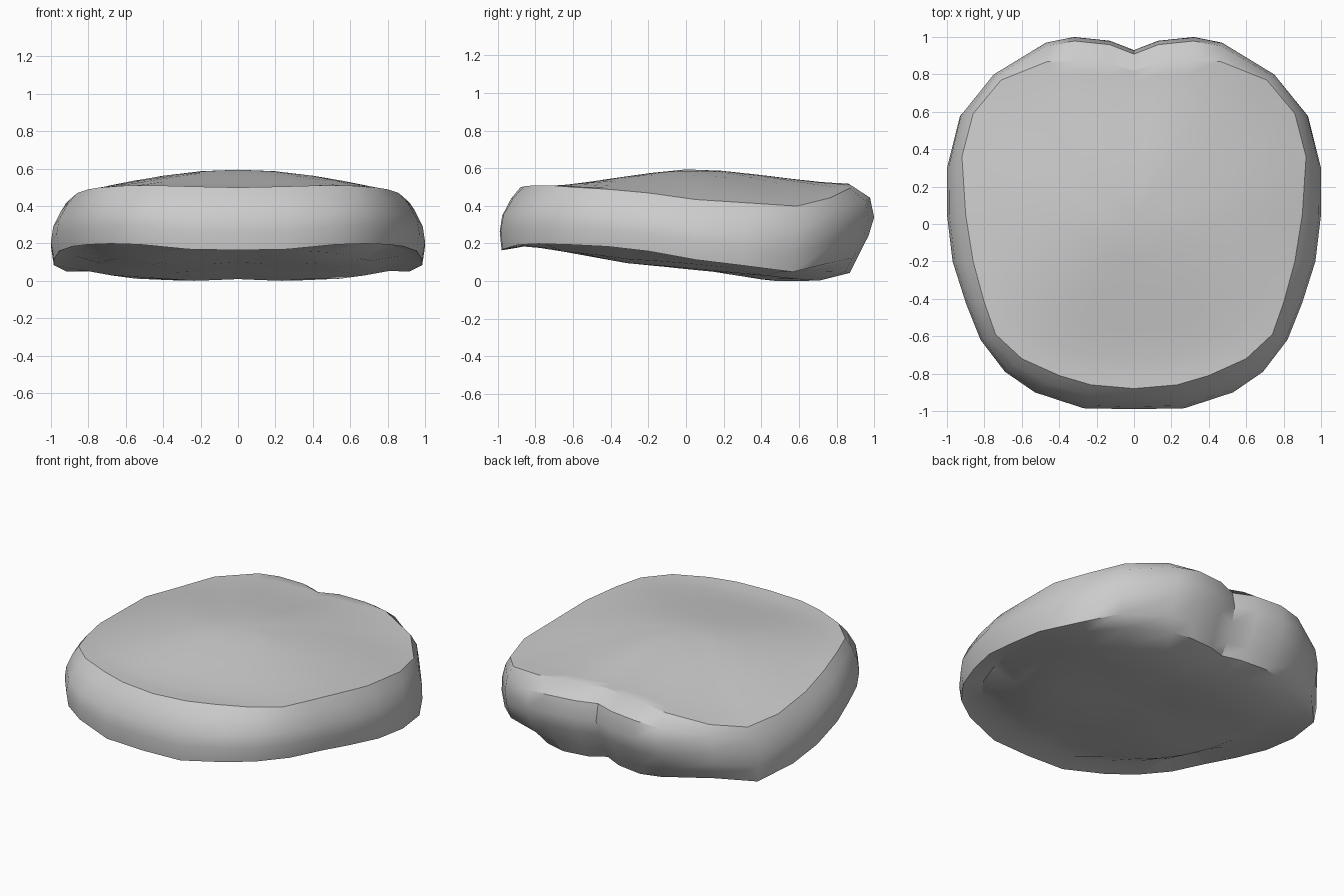
import bpy
import bmesh
import math
from mathutils import Vector

cube = bpy.data.objects.get("Cube")
if cube:
    bpy.data.objects.remove(cube, do_unlink=True)

# Half outlines, from front centre round one side to the notch at the back
outline = [(0, -.99), (.27, -.985), (.53, -.9), (.69, -.79), (.82, -.62),
           (.9, -.42), (.97, -.2), (1, .05), (1, .3), (.93, .58),
           (.75, .8), (.47, .97), (.32, 1), (.13, .98), (0, .93)]
rim = [(0, -.88), (.23, -.86), (.4, -.81), (.6, -.72), (.74, -.59),
       (.8, -.42), (.86, -.2), (.9, .05), (.92, .36), (.86, .59),
       (.71, .77), (.46, .87), (.31, .87), (.13, .86), (0, .82)]

# Heights of the upper and lower edges of the wall at each outline point
rim_height = [.515, .52, .525, .525, .515, .505, .485, .45, .43, .415,
              .46, .51, .53, .535, .53]
base_height = [.18, .185, .21, .215, .21, .2, .175, .13, .1, .065,
               .11, .14, .14, .14, .14]

# Lengthwise profiles (y, z) of the domed top and the rounded underside
crest = [(-.75, .5), (-.6, .545), (-.3, .585), (0, .61), (.25, .605),
         (.6, .575), (.82, .55), (.92, .5)]
keel = [(-.85, .2), (-.3, .1), (0, .07), (.3, .04), (.45, .005),
        (.72, .01), (.9, .1)]


def sample(profile, y):
    """Linear interpolation along a profile, clamped at its ends."""
    if y <= profile[0][0]:
        return profile[0][1]
    for (y0, z0), (y1, z1) in zip(profile, profile[1:]):
        if y <= y1:
            return z0 + (z1 - z0) * (y - y0) / (y1 - y0)
    return profile[-1][1]


def backness(y):
    """0 over the front and sides, rising to 1 at the back."""
    return min(1, max(0, (y - .5) / .5))


def wall_ring(height, inset, tuck=0):
    """Ring on the side wall, running from base to rim; tuck narrows the back."""
    ring = []
    for p, r, low, high in zip(outline, rim, base_height, rim_height):
        back = backness(p[1])
        x, y = Vector(p).lerp(Vector(r), inset ** (1 + 2 * back))
        ring.append((x, y * (1 - tuck * back), low + (high - low) * height))
    return ring


def base_ring():
    """Lower edge of the wall, tucked further under towards the back."""
    return [(x * .985, y * (.99 - .08 * backness(y)), z)
            for (x, y), z in zip(outline, base_height)]


def groove_ring(scale):
    """Shallow groove inside the base edge, fading out at the back."""
    return [(x * scale, y * scale, z + .02 - .1 * backness(y))
            for (x, y), z in zip(outline, base_height)]


def top_ring(scale):
    ring = []
    for (x, y), edge in zip(rim, rim_height):
        blend = scale ** 2
        z = sample(crest, y * scale) * (1 - blend) + edge * blend
        ring.append((x * scale, y * scale, z))
    return ring


def underside_ring(scale):
    """Bulging underside, lifted slightly along the middle and at the sides."""
    ring = []
    for x, y in outline:
        x, y = x * scale, y * scale
        lift = .09 * x ** 2.5 + .05 * max(0, .4 - x)
        ring.append((x, y, sample(keel, y) + lift))
    return ring


# Stack the rings from the underside, up the wall and over the dome
rings = [underside_ring(s) for s in (.25, .5, .73)]
rings += [groove_ring(.87), base_ring(), wall_ring(.3, 0, .03),
          wall_ring(.55, .12), wall_ring(.82, .55), wall_ring(1, 1)]
rings += [top_ring(s) for s in (.92, .82, .65, .45, .22)]

bm = bmesh.new()
loops = []
for half in rings:
    mirrored = [(-x, y, z) for x, y, z in reversed(half[1:-1])]
    loops.append([bm.verts.new(co) for co in half + mirrored])

count = len(loops[0])
for lower, upper in zip(loops, loops[1:]):
    for i in range(count):
        j = (i + 1) % count
        bm.faces.new((lower[i], lower[j], upper[j], upper[i]))

# Close both ends with a fan round a centre point
for loop, profile, lift in ((loops[0], keel, .02), (loops[-1], crest, 0)):
    centre = bm.verts.new((0, 0, sample(profile, 0) + lift))
    for i in range(count):
        bm.faces.new((loop[i], loop[(i + 1) % count], centre))
bmesh.ops.recalc_face_normals(bm, faces=bm.faces)

# Stand the shell on the ground
lowest = min(v.co.z for v in bm.verts)
bmesh.ops.translate(bm, verts=bm.verts, vec=(0, 0, -lowest))

mesh = bpy.data.meshes.new("domed_pad")
bm.to_mesh(mesh)
bm.free()
pad = bpy.data.objects.new("domed_pad", mesh)
bpy.context.collection.objects.link(pad)

# Single light grey material
grey = bpy.data.materials.new("light_grey")
grey.use_nodes = True
colour = (.6, .6, .6, 1)
grey.diffuse_color = colour
grey.node_tree.nodes["Principled BSDF"].inputs["Base Color"].default_value = colour
mesh.materials.append(grey)

# Smooth surface with crisp rim and base edges
bpy.ops.object.select_all(action="DESELECT")
pad.select_set(True)
bpy.context.view_layer.objects.active = pad
bpy.ops.object.shade_smooth_by_angle(angle=math.radians(33))
